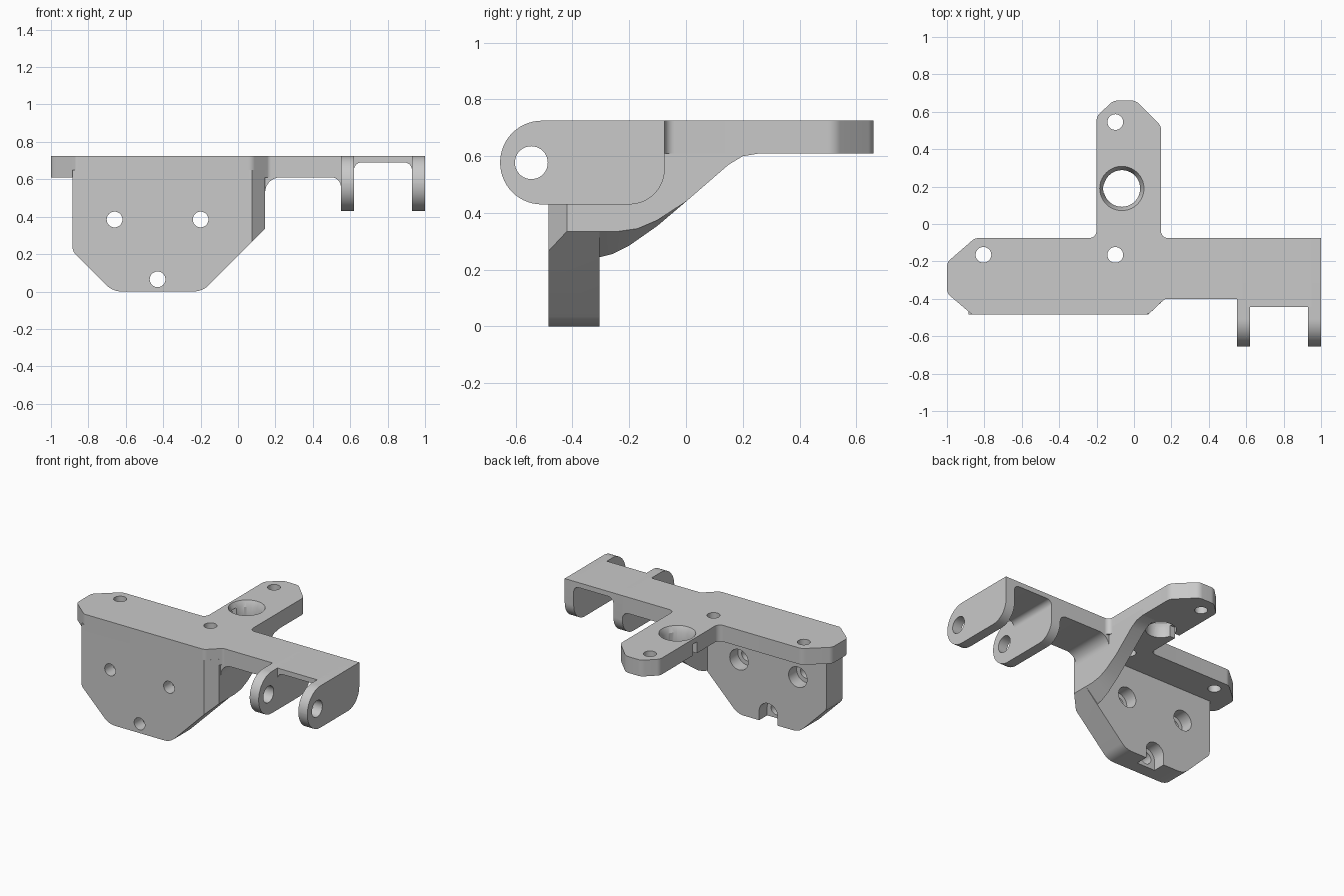
import bpy, bmesh
from math import radians, sin, tan
from mathutils import Matrix, Vector

cube = bpy.data.objects.get("Cube")
if cube:
    bpy.data.objects.remove(cube)

grey = bpy.data.materials.new("plain_grey")
grey.use_nodes = True
COLOUR = (0.585, 0.585, 0.585, 1)
grey.diffuse_color = COLOUR
grey.node_tree.nodes["Principled BSDF"].inputs["Base Color"].default_value = COLOUR

# Each axis maps a 2D profile point and a depth to 3D
PLACE = {
    "x": lambda a, b, d: (d, a, b),
    "y": lambda a, b, d: (a, d, b),
    "z": lambda a, b, d: (a, b, d),
}


def loft(name, axis, start, end, lo, hi):
    """Solid between two matching profiles at depths lo and hi."""
    bm = bmesh.new()
    rings = [[bm.verts.new(PLACE[axis](a, b, d)) for a, b in pts]
             for pts, d in ((start, lo), (end, hi))]
    for ring in rings:
        bm.faces.new(ring)
    n = len(start)
    for i in range(n):
        j = (i + 1) % n
        bm.faces.new((rings[0][i], rings[0][j], rings[1][j], rings[1][i]))
    bmesh.ops.recalc_face_normals(bm, faces=bm.faces)
    return finish(name, bm)


def finish(name, bm):
    mesh = bpy.data.meshes.new(name)
    bm.to_mesh(mesh)
    bm.free()
    mesh.materials.append(grey)
    obj = bpy.data.objects.new(name, mesh)
    bpy.context.collection.objects.link(obj)
    return obj


def prism(name, axis, pts, lo, hi):
    return loft(name, axis, pts, pts, lo, hi)


def rounded(corners, steps=8):
    """Outline from (a, b, radius) corners, each rounded by an arc."""
    out = []
    n = len(corners)
    for i, (a, b, r) in enumerate(corners):
        p = Vector((a, b))
        if not r:
            out.append((a, b))
            continue
        u = (Vector(corners[i - 1][:2]) - p).normalized()
        v = (Vector(corners[(i + 1) % n][:2]) - p).normalized()
        half = u.angle(v) / 2
        centre = p + (u + v).normalized() * (r / sin(half))
        s = p + u * (r / tan(half)) - centre
        e = p + v * (r / tan(half)) - centre
        for k in range(steps + 1):
            t = k / steps
            sweep = s.angle(e)
            q = centre + (s * sin((1 - t) * sweep) + e * sin(t * sweep)) / sin(sweep)
            out.append((q.x, q.y))
    return out


def drill(name, axis, centre, r1, lo, hi, r2=None):
    """Round cutter along an axis from lo to hi."""
    bm = bmesh.new()
    bmesh.ops.create_cone(bm, cap_ends=True, segments=40, radius1=r1,
                          radius2=r2 or r1, depth=hi - lo)
    turn = {"x": Matrix.Rotation(radians(90), 4, "Y"),
            "y": Matrix.Rotation(radians(-90), 4, "X"),
            "z": Matrix.Identity(4)}[axis]
    move = Matrix.Translation(PLACE[axis](*centre, (lo + hi) / 2))
    bmesh.ops.transform(bm, matrix=move @ turn, verts=bm.verts)
    return finish(name, bm)


def cut(obj, cutters):
    """Subtract the cutters, bake the result and drop the cutters."""
    for c in cutters:
        c.hide_render = True
        mod = obj.modifiers.new("cut", "BOOLEAN")
        mod.operation = "DIFFERENCE"
        mod.solver = "EXACT"
        mod.object = c
    bpy.context.view_layer.update()
    graph = bpy.context.evaluated_depsgraph_get()
    mesh = bpy.data.meshes.new_from_object(obj.evaluated_get(graph))
    obj.modifiers.clear()
    obj.data = mesh
    for c in cutters:
        bpy.data.objects.remove(c)


def box(name, x, y, z):
    return prism(name, "z", [(x[0], y[0]), (x[1], y[0]), (x[1], y[1]), (x[0], y[1])], *z)


TOP, UNDER, BACK, FRONT, SIDE = 0.725, 0.61, -0.075, -0.485, 0.145
BORE = (-0.065, 0.19)


def bore_cutters():
    return [drill("bore", "z", BORE, 0.098, 0.4, 0.9),
            drill("bore_bevel", "z", BORE, 0.09, 0.67, 0.73, 0.121)]


# T-shaped top plate with its backward arm
plate = prism("top_plate", "z", rounded([
    (-1, -0.37, 0.05), (-0.865, FRONT, 0.03), (0.075, FRONT, 0.05), (0.165, -0.4, 0.03),
    (0.2, -0.4, 0), (0.2, BACK, 0), (SIDE, BACK, 0.035), (SIDE, 0.525, 0.06),
    (0.01, 0.66, 0.06), (-0.11, 0.66, 0.06), (-0.2, 0.575, 0.05),
    (-0.2, BACK, 0.04), (-0.85, BACK, 0.06), (-1, -0.205, 0.05)]), UNDER, TOP)
cut(plate, bore_cutters()
    + [drill("plate_hole", "z", c, 0.042, 0.5, 0.9)
       for c in ((-0.805, -0.165), (-0.1, -0.165), (-0.1, 0.545))]
    + [box("arm_slot", (-0.3, -0.1), (0.165, 0.21), (0.5, 0.69))])

# Upright front block with screw holes and nut pockets
block = prism("front_block", "y", rounded([
    (-0.885, 0.65, 0), (-0.885, 0.215, 0.06), (-0.67, 0, 0.12),
    (-0.19, 0, 0.12), (SIDE, 0.335, 0), (SIDE, 0.65, 0)]), FRONT, -0.305)
corner = [(0.075, FRONT), (0.075, -0.6), (0.3, -0.6), (0.3, -0.275)]
cutters = [prism("corner_cut", "z", corner, -0.1, 0.8)]
for x, z in ((-0.66, 0.385), (-0.2, 0.385), (-0.43, 0.065)):
    cutters += [drill("screw_hole", "y", (x, z), 0.042, -0.6, -0.2),
                drill("nut_pocket", "y", (x, z), 0.072, -0.395, -0.2)]
cutters.append(box("pocket_mouth", (-0.502, -0.358), (-0.395, -0.2), (-0.1, 0.06)))
cut(block, cutters)

# Curved rib bracing the arm against the block
top_edge = [(-0.32, 0.66), (0.26, 0.66)]
slope = [(0.26, 0.61), (0.2, 0.6), (0.15, 0.57), (0, 0.44)]
inner = top_edge + slope + [(-0.1, 0.355), (-0.2, 0.285), (-0.26, 0.255), (-0.32, 0.24)]
outer = top_edge + slope + [(-0.1, 0.375), (-0.17, 0.345), (-0.24, 0.335), (-0.32, 0.335)]
rib = loft("arm_rib", "x", inner, outer, 0.045, SIDE)
cut(rib, bore_cutters())

# Side bar with rounded inner corners
prism("side_bar", "y", rounded([
    (0.12, TOP, 0), (0.12, 0.5, 0), (SIDE, 0.5, 0), (SIDE, UNDER, 0.08),
    (0.55, UNDER, 0.05), (0.55, 0.55, 0), (0.58, 0.55, 0), (0.58, TOP, 0)]), -0.4, BACK)

# Thin web between the two lugs
prism("lug_web", "y", rounded([
    (0.6, TOP, 0), (0.6, 0.62, 0), (0.62, 0.62, 0), (0.62, 0.69, 0.04),
    (0.93, 0.69, 0.04), (0.93, 0.62, 0), (0.95, 0.62, 0), (0.95, TOP, 0)]), -0.445, BACK)

# Pair of hinge lugs
lug_shape = rounded([(-0.655, TOP, 0.147), (-0.655, 0.43, 0.147),
                     (BACK, 0.43, 0.125), (BACK, TOP, 0)], 14)
for name, x in (("inner_lug", 0.55), ("outer_lug", 0.93)):
    lug = prism(name, "x", lug_shape, x, x + 0.07)
    cut(lug, [drill("pin_hole", "x", (-0.545, 0.577), 0.058, x - 0.1, x + 0.2)])

# Smooth the curved walls, keep the hard edges
bpy.ops.object.select_all(action="DESELECT")
for obj in bpy.context.collection.objects:
    if obj.type == "MESH" and grey.name in obj.data.materials:
        obj.select_set(True)
        bpy.context.view_layer.objects.active = obj
bpy.ops.object.shade_smooth_by_angle(angle=radians(30))
